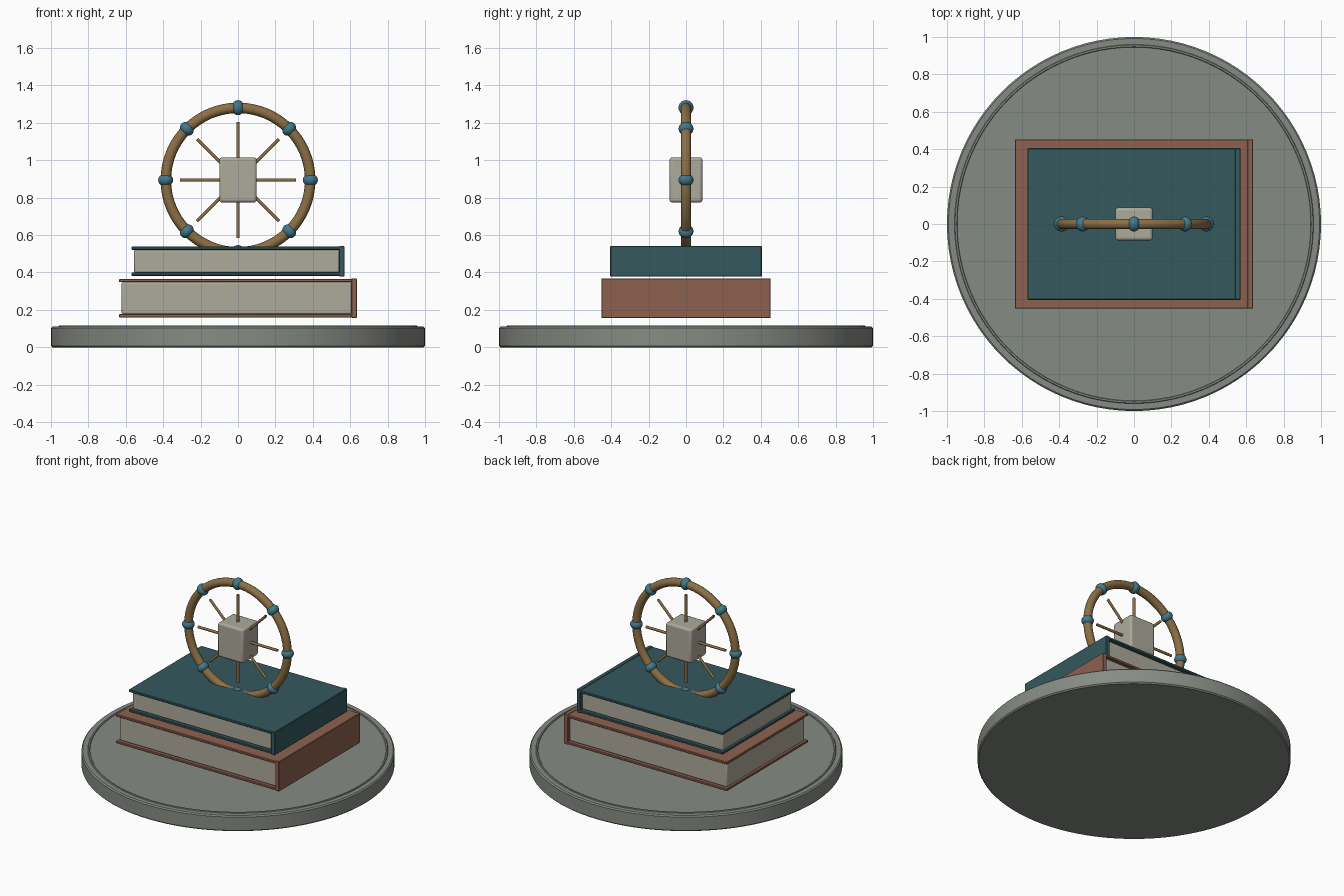
import bpy, math
from mathutils import Matrix, Vector

if "Cube" in bpy.data.objects:
    bpy.data.objects.remove(bpy.data.objects["Cube"])


def material(name, rgb):
    m = bpy.data.materials.new(name)
    m.diffuse_color = (*rgb, 1)
    m.use_nodes = True
    m.node_tree.nodes["Principled BSDF"].inputs["Base Color"].default_value = m.diffuse_color
    return m


STONE = material("stone", (0.24, 0.26, 0.23))
BROWN = material("brown_leather", (0.27, 0.12, 0.08))
TEAL = material("teal_leather", (0.035, 0.10, 0.11))
PAPER = material("paper", (0.42, 0.40, 0.33))
BRONZE = material("bronze", (0.26, 0.16, 0.06))
BEAD = material("blue_bead", (0.055, 0.19, 0.26))


def finish(name, mat, smooth=False):
    ob = bpy.context.object
    ob.name = name
    ob.data.materials.append(mat)
    if smooth:
        bpy.ops.object.shade_smooth_by_angle(angle=math.radians(35))
    return ob


def bevel(ob, width, segments=2):
    b = ob.modifiers.new("bevel", 'BEVEL')
    b.width, b.segments = width, segments


def box(name, x, y, z, mat, width=0.0):
    """Box from (min, max) ranges, with optional rounded edges."""
    bpy.ops.mesh.primitive_cube_add(size=1)
    ob = bpy.context.object
    size = [r[1] - r[0] for r in (x, y, z)]
    mid = [(r[0] + r[1]) / 2 for r in (x, y, z)]
    ob.data.transform(Matrix.Translation(mid) @ Matrix.Diagonal((*size, 1)))
    finish(name, mat, width > 0.005)
    if width:
        bevel(ob, width, 3 if width > 0.005 else 1)
    return ob


def lathe(name, profile, mat, n=96):
    """Revolve an (r, z) profile around z, capped at both ends."""
    verts, faces = [], []
    for r, z in profile:
        verts += [(r * math.cos(2 * math.pi * i / n), r * math.sin(2 * math.pi * i / n), z) for i in range(n)]
    for k in range(len(profile) - 1):
        for i in range(n):
            j = (i + 1) % n
            faces.append((k * n + i, k * n + j, (k + 1) * n + j, (k + 1) * n + i))
    faces.append(tuple(reversed(range(n))))
    faces.append(tuple(range((len(profile) - 1) * n, len(profile) * n)))
    me = bpy.data.meshes.new(name)
    me.from_pydata(verts, [], faces)
    ob = bpy.data.objects.new(name, me)
    bpy.context.collection.objects.link(ob)
    bpy.context.view_layer.objects.active = ob
    ob.select_set(True)
    finish(name, mat, True)
    ob.select_set(False)


def book(name, half_x, half_y, z0, z1, mat):
    """Two cover boards, a spine on +x and a page block."""
    t, spine = 0.02, half_x - 0.03
    for part, a, b in (("lower", z0 + 0.003, z0 + t), ("upper", z1 - t, z1 - 0.003)):
        box(f"{name}_{part}_cover", (-half_x, spine + 0.005), (-half_y, half_y), (a, b), mat, 0.003)
    box(f"{name}_spine", (spine, half_x), (-half_y, half_y), (z0, z1), mat, 0.003)
    box(f"{name}_pages", (-half_x + 0.014, spine + 0.002), (-half_y + 0.02, half_y - 0.02),
        (z0 + t - 0.001, z1 - t + 0.001), PAPER, 0.01)


# Round plinth with a fine raised ring
lathe("plinth", [(0.992, 0), (1, 0.008), (1, 0.102), (0.992, 0.11), (0.96, 0.11),
                 (0.957, 0.115), (0.948, 0.115), (0.945, 0.11)], STONE)

# Stacked books
book("lower_book", 0.636, 0.453, 0.157, 0.368, BROWN)
book("upper_book", 0.57, 0.405, 0.379, 0.541, TEAL)

# Wheel rim
CENTRE = Vector((0, 0, 0.894))
R = 0.386
bpy.ops.mesh.primitive_torus_add(major_radius=R, minor_radius=0.028, major_segments=64,
                                 minor_segments=16, location=CENTRE, rotation=(math.pi / 2, 0, 0))
finish("wheel_rim", BRONZE, True)

# Hub block
box("wheel_hub", (-0.1, 0.1), (-0.088, 0.088), (0.774, 1.015), PAPER, 0.015)

# Eight spokes and flattened beads, set radially
for i in range(8):
    a = i * math.pi / 4
    out = Vector((math.sin(a), 0, math.cos(a)))
    bpy.ops.mesh.primitive_cylinder_add(vertices=12, radius=0.009, depth=0.26,
                                        location=CENTRE + out * 0.18, rotation=(0, a, 0))
    finish(f"spoke_{i + 1}", BRONZE, True)
    bpy.ops.mesh.primitive_uv_sphere_add(segments=24, ring_count=12, radius=0.04,
                                         location=CENTRE + out * (R + 0.001), rotation=(0, a, 0))
    bpy.context.object.scale = (0.84, 1, 1)
    finish(f"bead_{i + 1}", BEAD, True)
